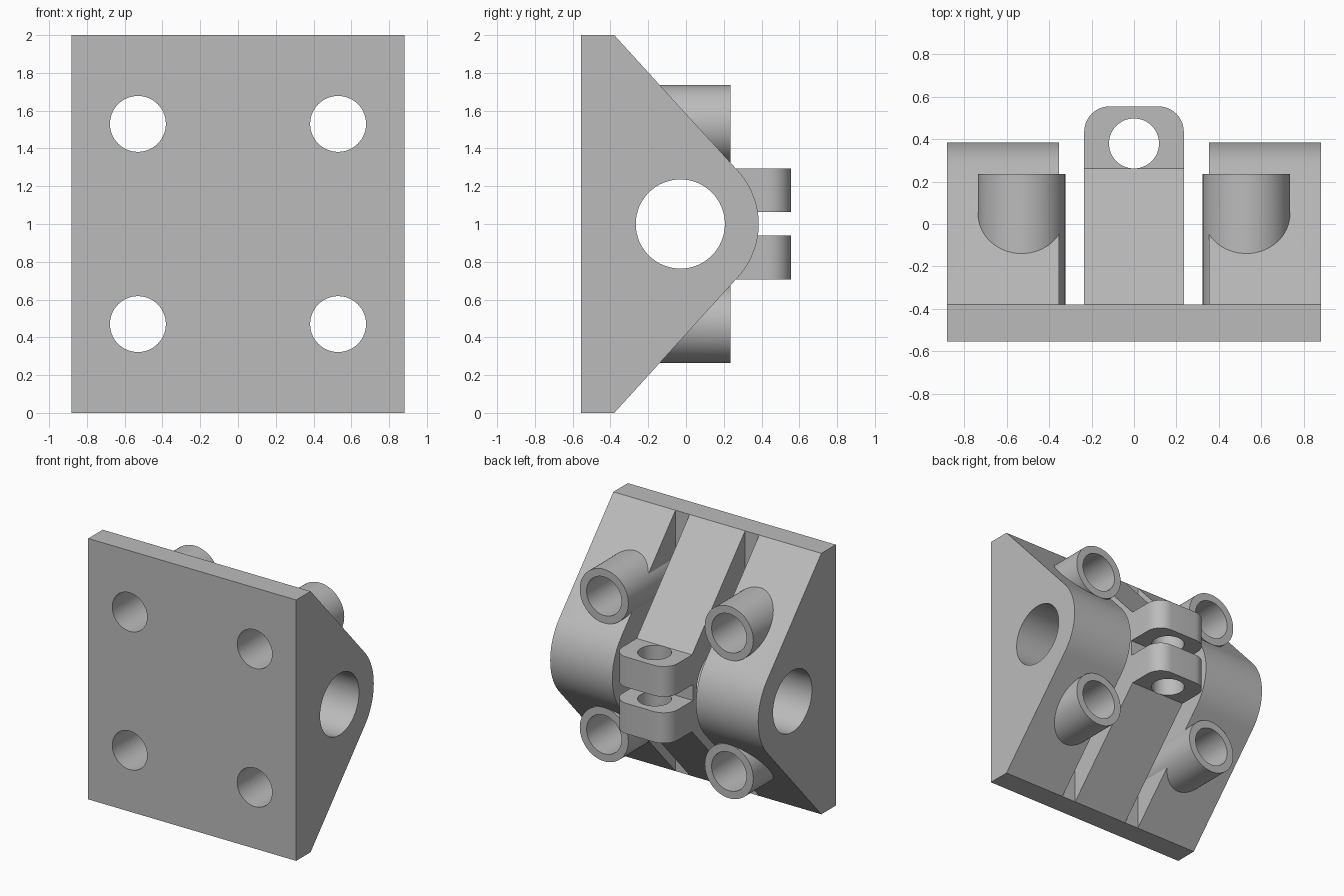
import bpy
import bmesh
from math import sin, cos, tau, atan, asin, hypot

if "Cube" in bpy.data.objects:
    bpy.data.objects.remove(bpy.data.objects["Cube"], do_unlink=True)

HALF_W, BACK, PLATE = 0.882, -0.555, -0.38
HUB_Y, HUB_R, BORE_R = -0.03, 0.415, 0.236

grey = bpy.data.materials.new("plain grey")
grey.use_nodes = True
grey.diffuse_color = (0.5, 0.5, 0.5, 1)
grey.node_tree.nodes["Principled BSDF"].inputs["Base Color"].default_value = (0.5, 0.5, 0.5, 1)


def arc(cx, cy, r, start, end, steps):
    angles = [start + (end - start) * i / steps for i in range(steps + 1)]
    return [(cx + r * cos(t), cy + r * sin(t)) for t in angles]


def circle(cx, cy, r):
    return arc(cx, cy, r, 0, tau, 64)[:-1]


def box(a0, a1, b0, b1):
    return [(a0, b0), (a1, b0), (a1, b1), (a0, b1)]


def prism(name, outline, axis, lo, hi):
    """Extrude a flat outline along the given axis from lo to hi."""
    def place(a, b, h):
        return {"X": (h, a, b), "Y": (a, h, b), "Z": (a, b, h)}[axis]
    bm = bmesh.new()
    bottom = [bm.verts.new(place(a, b, lo)) for a, b in outline]
    top = [bm.verts.new(place(a, b, hi)) for a, b in outline]
    bm.faces.new(bottom)
    bm.faces.new(top)
    n = len(outline)
    for i in range(n):
        j = (i + 1) % n
        bm.faces.new((bottom[i], bottom[j], top[j], top[i]))
    bmesh.ops.recalc_face_normals(bm, faces=bm.faces)
    mesh = bpy.data.meshes.new(name)
    bm.to_mesh(mesh)
    bm.free()
    mesh.materials.append(grey)
    obj = bpy.data.objects.new(name, mesh)
    bpy.context.scene.collection.objects.link(obj)
    return obj


def combine(body, tool, operation):
    """Apply a boolean and discard the tool."""
    mod = body.modifiers.new(tool.name, "BOOLEAN")
    mod.operation, mod.solver, mod.object = operation, "EXACT", tool
    graph = bpy.context.evaluated_depsgraph_get()
    result = bpy.data.meshes.new_from_object(body.evaluated_get(graph))
    body.modifiers.clear()
    body.data = result
    bpy.data.objects.remove(tool, do_unlink=True)


# Plate, sloped cheeks and rounded hub share one side profile
run = HUB_Y - PLATE
tangent = atan(run) + asin(HUB_R / hypot(run, 1))
profile = [(BACK, 2), (BACK, 0), (PLATE, 0)]
profile += arc(HUB_Y, 1, HUB_R, -tangent, tangent, 24) + [(PLATE, 2)]
bracket = prism("hinge_bracket", profile, "X", -HALF_W, HALF_W)

# Channels separating the middle rib from the cheeks
for side in (-1, 1):
    a, b = sorted((side * 0.235, side * 0.355))
    combine(bracket, prism("channel", box(a, b, PLATE, 0.8), "Z", -0.1, 2.1), "DIFFERENCE")

# Rounded lug block on the middle rib, split by a slot
lug = [(-0.235, 0.23), (0.235, 0.23)]
lug += arc(0.115, 0.435, 0.12, 0, tau / 4, 12) + arc(-0.115, 0.435, 0.12, tau / 4, tau / 2, 12)
combine(bracket, prism("lugs", lug, "Z", 0.707, 1.295), "UNION")
combine(bracket, prism("slot", box(-0.3, 0.3, 0.25, 0.7), "Z", 0.94, 1.063), "DIFFERENCE")

# Tubular screw bosses, then their holes through the plate
corners = [(x, z) for x in (-0.53, 0.53) for z in (0.47, 1.53)]
for x, z in corners:
    combine(bracket, prism("boss", circle(x, z, 0.206), "Y", -0.5, 0.236), "UNION")
for x, z in corners:
    combine(bracket, prism("screw_hole", circle(x, z, 0.148), "Y", -0.8, 0.5), "DIFFERENCE")

# Axle bore and lug pin hole
combine(bracket, prism("axle_bore", circle(HUB_Y, 1, BORE_R), "X", -1.2, 1.2), "DIFFERENCE")
combine(bracket, prism("pin_hole", circle(0, 0.38, 0.118), "Z", 0.6, 1.4), "DIFFERENCE")

bpy.ops.object.select_all(action="DESELECT")
bracket.select_set(True)
bpy.context.view_layer.objects.active = bracket
bpy.ops.object.shade_smooth_by_angle()
